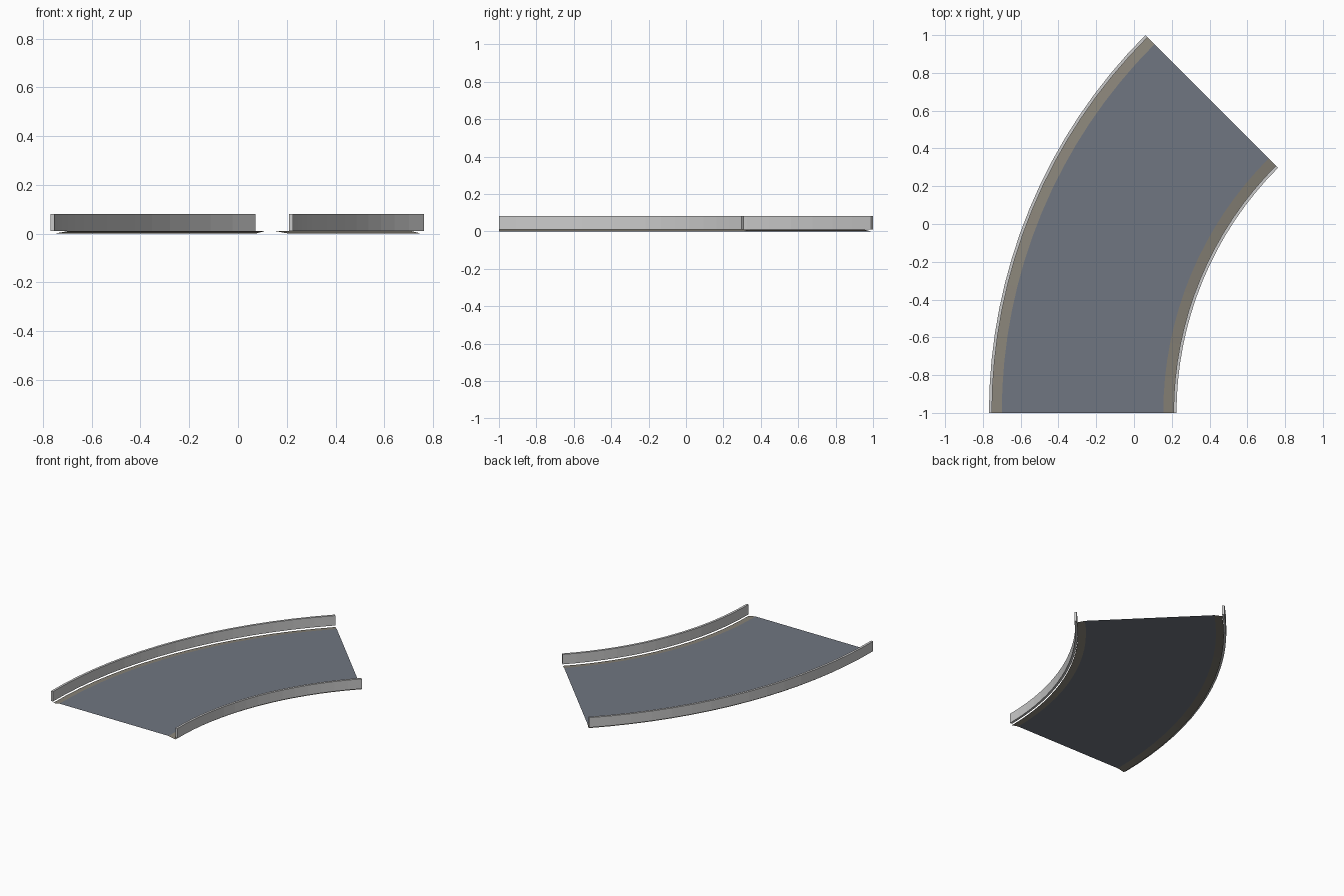
import bpy, bmesh
from math import cos, sin, pi

if "Cube" in bpy.data.objects:
    bpy.data.objects.remove(bpy.data.objects["Cube"])

CX, CY = 2.06, -1.0      # centre of the bend
SWEEP, SEGS = pi / 4, 16


def material(name, rgb):
    m = bpy.data.materials.new(name)
    m.diffuse_color = (*rgb, 1)
    m.use_nodes = True
    m.node_tree.nodes["Principled BSDF"].inputs["Base Color"].default_value = m.diffuse_color
    return m


def sweep(name, profile, closed=False, mat=None):
    """Sweep a (radius, z) profile around the bend centre."""
    bm = bmesh.new()
    rings = []
    for i in range(SEGS + 1):
        a = SWEEP * i / SEGS
        rings.append([bm.verts.new((CX - r * cos(a), CY + r * sin(a), z))
                      for r, z in profile])
    n = len(profile)
    for a, b in zip(rings, rings[1:]):
        for j in range(n if closed else n - 1):
            k = (j + 1) % n
            bm.faces.new((a[j], a[k], b[k], b[j]))
    if closed:
        bm.faces.new(rings[0])
        bm.faces.new(rings[-1][::-1])
        bmesh.ops.recalc_face_normals(bm, faces=bm.faces)
    else:
        bm.normal_update()
        for f in bm.faces:
            if f.normal.z < 0:
                f.normal_flip()
    mesh = bpy.data.meshes.new(name)
    bm.to_mesh(mesh)
    bm.free()
    ob = bpy.data.objects.new(name, mesh)
    bpy.context.collection.objects.link(ob)
    if mat:
        mesh.materials.append(mat)
    return ob


def rail(name, r0, r1):
    return sweep(name, [(r0, 0.011), (r1, 0.011), (r1, 0.081), (r0, 0.081)], True)


slate = material("slate", (0.16, 0.18, 0.22))
tan = material("tan", (0.25, 0.23, 0.19))

# Flat belt surface, an open sheet
sweep("belt", [(1.905, 0.01), (2.76, 0.01)], mat=slate)

# Sloped edge strips, falling away towards the rails
sweep("outer_edge_strip", [(2.76, 0.01), (2.812, 0.0)], mat=tan)
sweep("inner_edge_strip", [(1.851, 0.0), (1.905, 0.01)], mat=tan)

# Side rails
rail("outer_rail", 2.812, 2.828)
rail("inner_rail", 1.835, 1.851)
